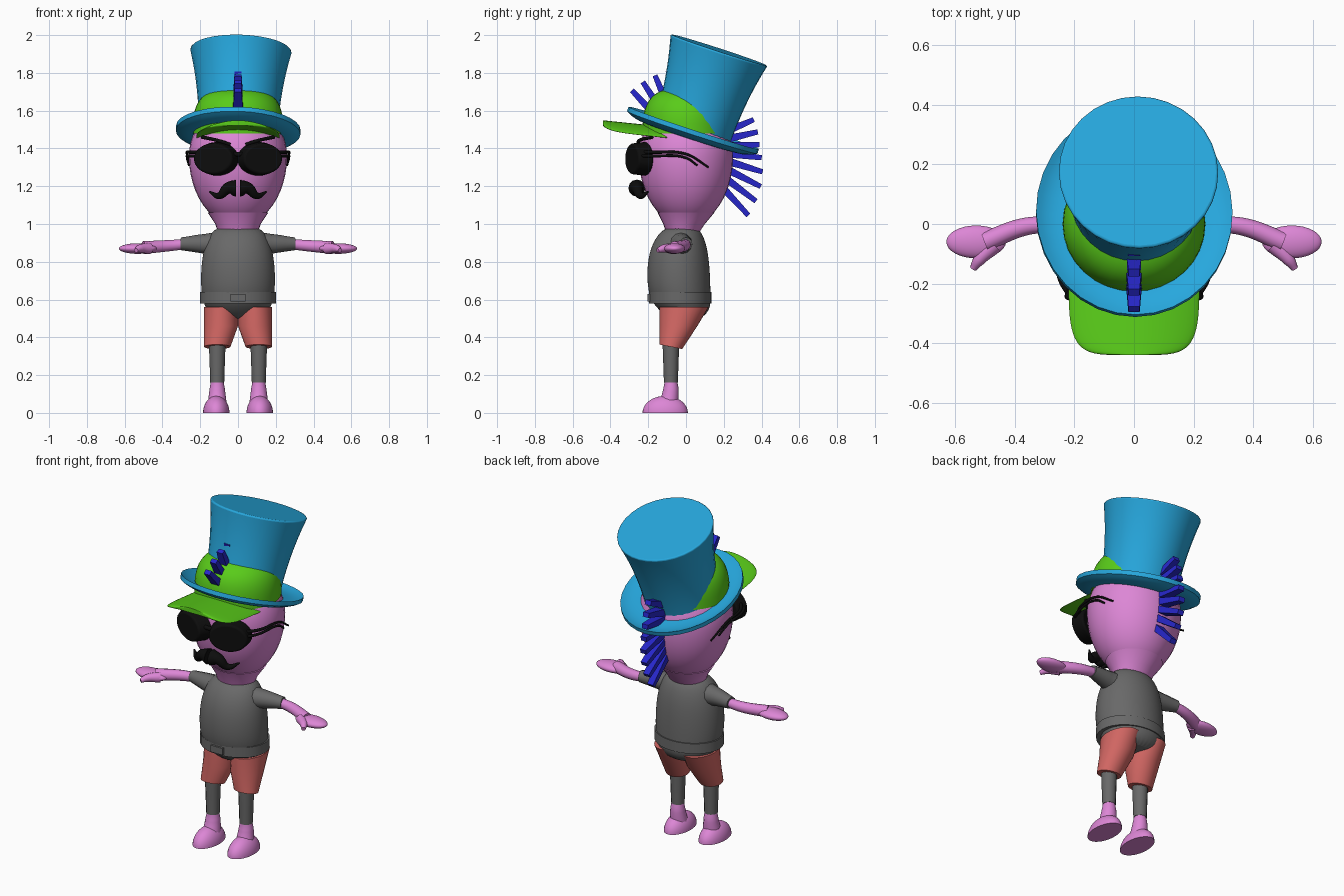
import bpy
import bmesh
from math import cos, sin, pi, radians
from mathutils import Matrix, Vector

cube = bpy.data.objects.get("Cube")
if cube:
    bpy.data.objects.remove(cube, do_unlink=True)


def material(name, red, green, blue):
    mat = bpy.data.materials.new(name)
    mat.use_nodes = True
    mat.diffuse_color = (red, green, blue, 1)
    shader = mat.node_tree.nodes["Principled BSDF"]
    shader.inputs["Base Color"].default_value = mat.diffuse_color
    return mat


PINK = material("pink skin", 0.72, 0.24, 0.67)
SKY = material("sky blue felt", 0.02, 0.39, 0.73)
GREEN = material("lime green", 0.1, 0.6, 0.01)
BLUE = material("deep blue", 0.02, 0.02, 0.6)
GREY = material("grey cloth", 0.14, 0.14, 0.14)
SALMON = material("salmon cloth", 0.67, 0.14, 0.13)
BLACK = material("black", 0.004, 0.004, 0.004)


def link(name, data, mat):
    data.materials.append(mat)
    obj = bpy.data.objects.new(name, data)
    bpy.context.collection.objects.link(obj)
    return obj


def finish(name, mat, bm, sharp_angle=50):
    """Turn a bmesh into an object, smooth except at sharp edges."""
    bmesh.ops.recalc_face_normals(bm, faces=bm.faces)
    mesh = bpy.data.meshes.new(name)
    bm.to_mesh(mesh)
    bm.free()
    mesh.shade_smooth()
    mesh.set_sharp_from_angle(angle=radians(sharp_angle))
    return link(name, mesh, mat)


def ball(name, mat, centre, radii, lower=1):
    """Ellipsoid whose bottom half is stretched by the factor lower."""
    bm = bmesh.new()
    bmesh.ops.create_uvsphere(bm, u_segments=32, v_segments=24, radius=1)
    for vert in bm.verts:
        if vert.co.z < 0:
            vert.co.z *= lower
        vert.co = vert.co * Vector(radii) + Vector(centre)
    return finish(name, mat, bm)


def loft(name, mat, rings, subdivide=False, segments=32):
    """Skin upright oval rings given as (z, x, y, half width, half depth)."""
    bm = bmesh.new()
    loops = []
    for z, x, y, width, depth in rings:
        turns = [2 * pi * i / segments for i in range(segments)]
        loops.append([bm.verts.new((x + width * cos(t), y + depth * sin(t), z)) for t in turns])
    for low, high in zip(loops, loops[1:]):
        for i in range(segments):
            bm.faces.new((low[i - 1], low[i], high[i], high[i - 1]))
    bm.faces.new(loops[0])
    bm.faces.new(loops[-1])
    obj = finish(name, mat, bm)
    if subdivide:
        modifier = obj.modifiers.new("soften", "SUBSURF")
        modifier.levels = modifier.render_levels = 2
    return obj


def tube(name, mat, side, start_radius, end_radius, *points):
    """Tapered round stroke through the points, mirrored by side."""
    curve = bpy.data.curves.new(name, "CURVE")
    curve.dimensions = "3D"
    curve.bevel_depth = 1
    curve.use_fill_caps = True
    spline = curve.splines.new("BEZIER")
    last = len(points) - 1
    spline.bezier_points.add(last)
    for i, (x, y, z) in enumerate(points):
        knot = spline.bezier_points[i]
        knot.co = (x * side, y, z)
        knot.radius = start_radius + (end_radius - start_radius) * i / last
        knot.handle_left_type = knot.handle_right_type = "AUTO"
    return link(name, curve, mat)


def rounded_corner(power, steps=16):
    """Quarter superellipse as (across, along) pairs."""
    for i in range(steps):
        turn = pi / 2 * i / steps
        yield cos(turn) ** (2 / power), sin(turn) ** (2 / power)


# Head and neck
ball("head", PINK, (0, 0, 1.36), (0.26, 0.25, 0.27), lower=1.37)
loft("neck", PINK, [(0.94, 0, -0.02, 0.1, 0.08), (1, 0, -0.01, 0.12, 0.11),
                    (1.06, 0, 0, 0.16, 0.15)])

# Shirt body, belt and buckle
shirt_profile = [(0.49, 0, 0.11), (0.55, -0.01, 0.17), (0.6, -0.03, 0.19), (0.7, -0.04, 0.2),
                 (0.85, -0.04, 0.19), (0.95, -0.03, 0.15), (0.99, -0.02, 0.1)]
loft("shirt", GREY, [(z, 0, y, width, width - 0.03) for z, y, width in shirt_profile],
     subdivide=True)
loft("belt", GREY, [(z, 0, -0.03, 0.2, 0.165) for z in (0.58, 0.64)])
bm = bmesh.new()
bmesh.ops.create_cube(bm, size=1, matrix=Matrix.LocRotScale(
    Vector((0, -0.19, 0.61)), None, Vector((0.08, 0.03, 0.04))))
finish("belt_buckle", GREY, bm)

for side, label in ((1, "left"), (-1, "right")):
    # Arm
    tube(label + "_sleeve", GREY, side, 0.07, 0.034,
         (0.1, -0.03, 0.89), (0.18, -0.02, 0.895), (0.3, 0, 0.895))
    tube(label + "_forearm", PINK, side, 0.026, 0.034,
         (0.26, 0, 0.895), (0.37, -0.01, 0.885), (0.5, -0.06, 0.875))
    ball(label + "_hand", PINK, (0.53 * side, -0.06, 0.87), (0.1, 0.055, 0.028))
    tube(label + "_thumb", PINK, side, 0.03, 0.012,
         (0.47, -0.07, 0.87), (0.52, -0.12, 0.87), (0.54, -0.15, 0.86))

    # Shorts, with the hem dropping toward the back
    shorts = loft(label + "_shorts_leg", SALMON, [
        (0.56, 0.09 * side, -0.01, 0.09, 0.13), (0.46, 0.09 * side, -0.04, 0.09, 0.1),
        (0.35, 0.11 * side, -0.08, 0.07, 0.06)])
    for vert in shorts.data.vertices:
        if vert.co.z < 0.4:
            vert.co.z -= 0.2 * (vert.co.y + 0.08)

    # Leg and foot
    tube(label + "_legging", GREY, side, 0.045, 0.037,
         (0.11, -0.08, 0.4), (0.11, -0.08, 0.16))
    tube(label + "_ankle", PINK, side, 0.033, 0.05,
         (0.11, -0.08, 0.17), (0.11, -0.08, 0.12), (0.11, -0.09, 0.05))
    ball(label + "_foot", PINK, (0.115 * side, -0.11, 0), (0.07, 0.12, 0.09), lower=0)

    # Sunglasses: thick wrapped lens, brow stroke and double temple arm
    bm = bmesh.new()
    facing = Matrix.Rotation(radians(20 * side), 3, "Z") @ Matrix.Rotation(pi / 2, 3, "X")
    bmesh.ops.create_cone(
        bm, cap_ends=True, segments=32, radius1=1, radius2=0.9, depth=1,
        matrix=Matrix.LocRotScale(Vector((0.12 * side, -0.25, 1.345)), facing,
                                  Vector((0.12, 0.09, 0.08))))
    lens = finish(label + "_lens", BLACK, bm)
    rim = lens.modifiers.new("rounded rim", "BEVEL")
    rim.width, rim.segments = 0.01, 3
    tube(label + "_brow", BLACK, side, 0.009, 0.009,
         (0.04, -0.25, 1.42), (0.1, -0.25, 1.44), (0.19, -0.18, 1.46))
    tube(label + "_upper_temple", BLACK, side, 0.01, 0.005,
         (0.2, -0.23, 1.38), (0.25, -0.16, 1.38), (0.27, 0, 1.37), (0.25, 0.12, 1.3))
    tube(label + "_lower_temple", BLACK, side, 0.009, 0.005,
         (0.21, -0.25, 1.36), (0.25, -0.18, 1.36), (0.27, 0, 1.35), (0.26, 0.06, 1.31))

    # Half of the moustache
    tube(label + "_moustache", BLACK, side, 0.045, 0.005,
         (0.01, -0.26, 1.19), (0.05, -0.26, 1.19), (0.1, -0.24, 1.15), (0.15, -0.2, 1.17))
tube("glasses_bridge", BLACK, 1, 0.012, 0.012, (-0.04, -0.28, 1.37), (0.04, -0.28, 1.37))

# Cap dome, and a visor lofted forward then arched
loft("cap_dome", GREEN, [(1.48 + 0.24 * up, 0, 0, 0.24 * wide, 0.23 * wide)
                         for wide, up in rounded_corner(power=3)])
visor = loft("cap_visor", GREEN, [(0.1 + 0.34 * out, 0, 1.5 + 0.035 * out, 0.22 * wide, 0.014)
                                  for wide, out in rounded_corner(power=5)])
for vert in visor.data.vertices:
    vert.co.y -= 0.9 * vert.co.x ** 2
visor.rotation_euler.x = pi / 2

# Flared crown and oval upturned brim, tilted back together
flare = [(0.47 * i / 12, 0.21 + 0.06 * (i / 12) ** 2) for i in range(13)]
crown = loft("hat_crown", SKY, [(z, 0, 0, r, r) for z, r in flare])
edge = crown.modifiers.new("soft edge", "BEVEL")
edge.width, edge.segments = 0.01, 3
curl = [(0.2 + 0.13 * i / 8, 0.03 * (i / 8) ** 3) for i in range(9)]
under = [(z - 0.02, 0, 0, r, 1.1 * r) for r, z in curl]
upper = [(z + 0.005, 0, 0, r, 1.1 * r) for r, z in reversed(curl)]
brim = loft("hat_brim", SKY, under + upper)
for part in (crown, brim):
    part.location = (0, 0.03, 1.475)
    part.rotation_euler = (radians(-18), radians(2), 0)

# Mohawk: tapered square spikes fanned around the head
bm = bmesh.new()
for angle in [*range(-43, 10, 10), *range(67, 140, 10)]:
    tip = 0.42 if angle < 60 else 0.39 + max(0, angle - 90) * 0.002
    bmesh.ops.create_cone(
        bm, cap_ends=True, segments=4, radius1=0.045, radius2=0.027, depth=tip - 0.2,
        matrix=Matrix.Translation((0, 0, 1.4))
        @ Matrix.Rotation(radians(-angle), 4, "X")
        @ Matrix.Translation((0, 0, (tip + 0.2) / 2))
        @ Matrix.Diagonal((1, 0.7, 1, 1)) @ Matrix.Rotation(pi / 4, 4, "Z"))
finish("mohawk_spikes", BLUE, bm, sharp_angle=20)
